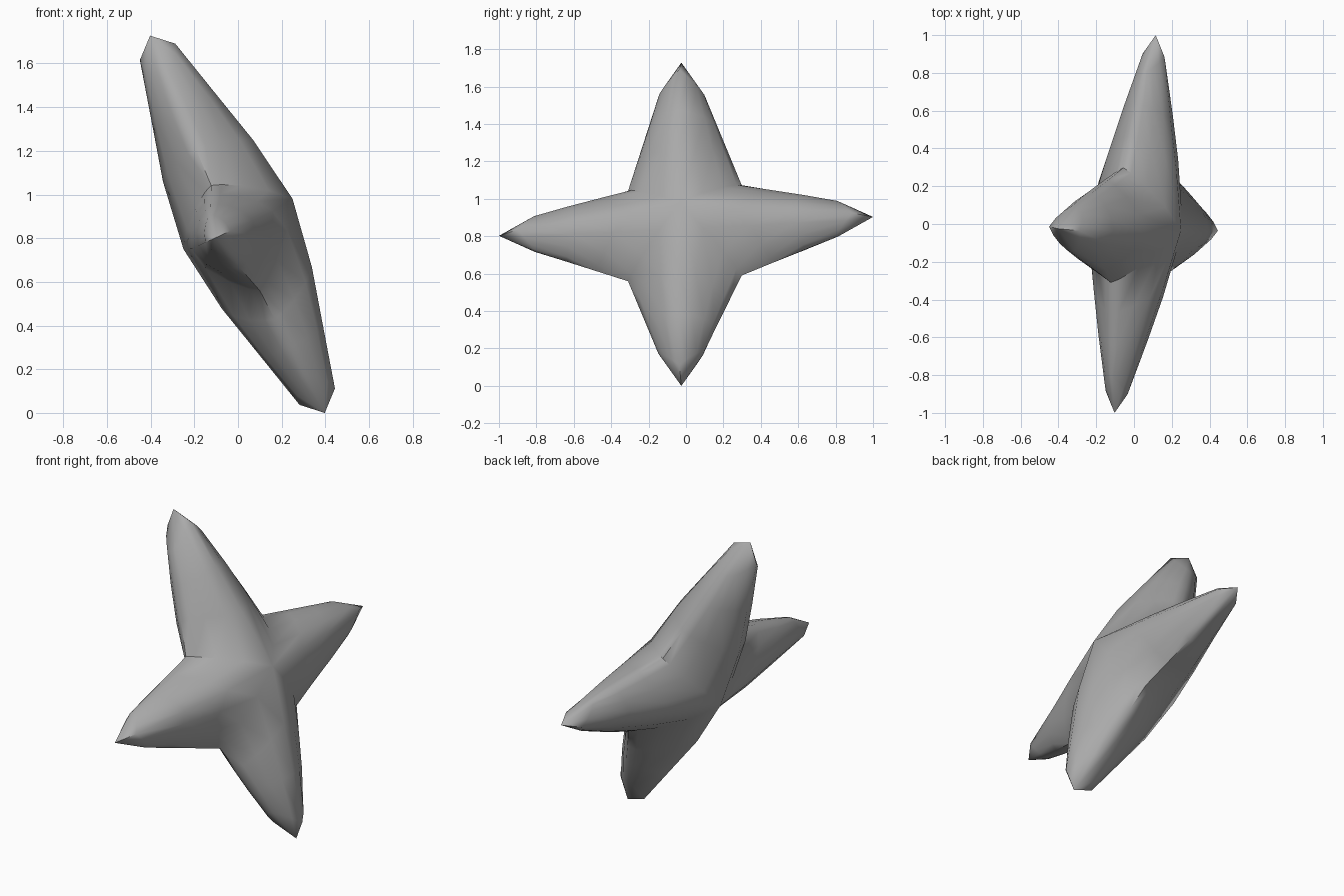
import bpy, bmesh, math
from mathutils import Vector

cube = bpy.data.objects.get("Cube")
if cube:
    bpy.data.objects.remove(cube, do_unlink=True)

# Tilted frame of the star: long arm axis, cross arm axis, thickness axis
CENTRE = Vector((0, 0, 0.865))
U = Vector((-0.42, 0, 0.907)).normalized()
V = Vector((0.109, 1, 0.0505)).normalized()
N = V.cross(U)

HUB = 0.277      # half thickness at the centre
POWERS = (1.25, 1.38, 1.55, 1.6, 1.6)   # roundness of the section, hub to tip
STEPS = 8        # segments across each half
angles = [math.pi * (i / STEPS - 0.5) for i in range(STEPS + 1)]


def corner(su, sv):
    """Notch between two arms, as (u, v)."""
    return Vector((0.212 if su > 0 else -0.32, 0.30 if sv > 0 else -0.312))


def bulge(m, power):
    return max(0.0, 1 - m ** power) ** (1 / power)


def add_arm(bm, long_arm, sign, ridge, rim, offset):
    """Loft one arm: ridge holds (distance, half thickness) stations,
    rim is the (distance, half width) of the shoulder before the tip."""
    def flat(along, side):
        a, b = sign * along, offset + side
        return Vector((a, b)) if long_arm else Vector((b, a))

    for face in (1, -1):
        rows = []
        for k, power in enumerate(POWERS):
            row = []
            for ang in angles:
                t = math.sin(ang)
                m = min(1.0, abs(t))
                s = 1 if t >= 0 else -1
                c = corner(sign, s) if long_arm else corner(s, sign)
                if k == 0:                       # shared valley at the hub
                    p, h = c * m, HUB
                elif k == len(ridge):            # pointed tip
                    p, h = flat(ridge[-1][0], 0), 0
                else:                            # rib from ridge to rim
                    dist, h = ridge[k - 1]
                    edge = c.lerp(flat(rim[0], s * rim[1]), k / (len(ridge) - 1))
                    p = flat(dist, 0).lerp(edge, m)
                co = CENTRE + U * p.x + V * p.y + N * (face * h * bulge(m, power))
                row.append(bm.verts.new(co))
            rows.append(row)
        for lo, hi in zip(rows, rows[1:]):
            for i in range(STEPS):
                bm.faces.new((lo[i], lo[i + 1], hi[i + 1], hi[i]))


bm = bmesh.new()
long_ridge = [(0.32, 0.229), (0.6, 0.158), (0.87, 0.09), (0.952, 0)]
cross_ridge = [(0.3, 0.208), (0.58, 0.138), (0.9, 0.064), (1.007, 0)]
for sign in (1, -1):
    add_arm(bm, True, sign, long_ridge, (0.755, 0.124), -0.025)
    add_arm(bm, False, sign, cross_ridge, (0.81, 0.105), -0.014)

# Weld the arms into one closed skin
bmesh.ops.remove_doubles(bm, verts=bm.verts[:], dist=0.0005)
bmesh.ops.recalc_face_normals(bm, faces=bm.faces[:])

mesh = bpy.data.meshes.new("four_armed_star")
bm.to_mesh(mesh)
bm.free()
star = bpy.data.objects.new("four_armed_star", mesh)
bpy.context.collection.objects.link(star)

# Plain grey surface
grey = bpy.data.materials.new("plain_grey")
grey.use_nodes = True
colour = (0.4, 0.4, 0.4, 1)
grey.diffuse_color = colour
grey.node_tree.nodes["Principled BSDF"].inputs["Base Color"].default_value = colour
mesh.materials.append(grey)

# Soft shading over the whole skin, crisp only at the thin rims
bpy.ops.object.select_all(action='DESELECT')
star.select_set(True)
bpy.context.view_layer.objects.active = star
bpy.ops.object.shade_smooth_by_angle(angle=math.radians(50))
